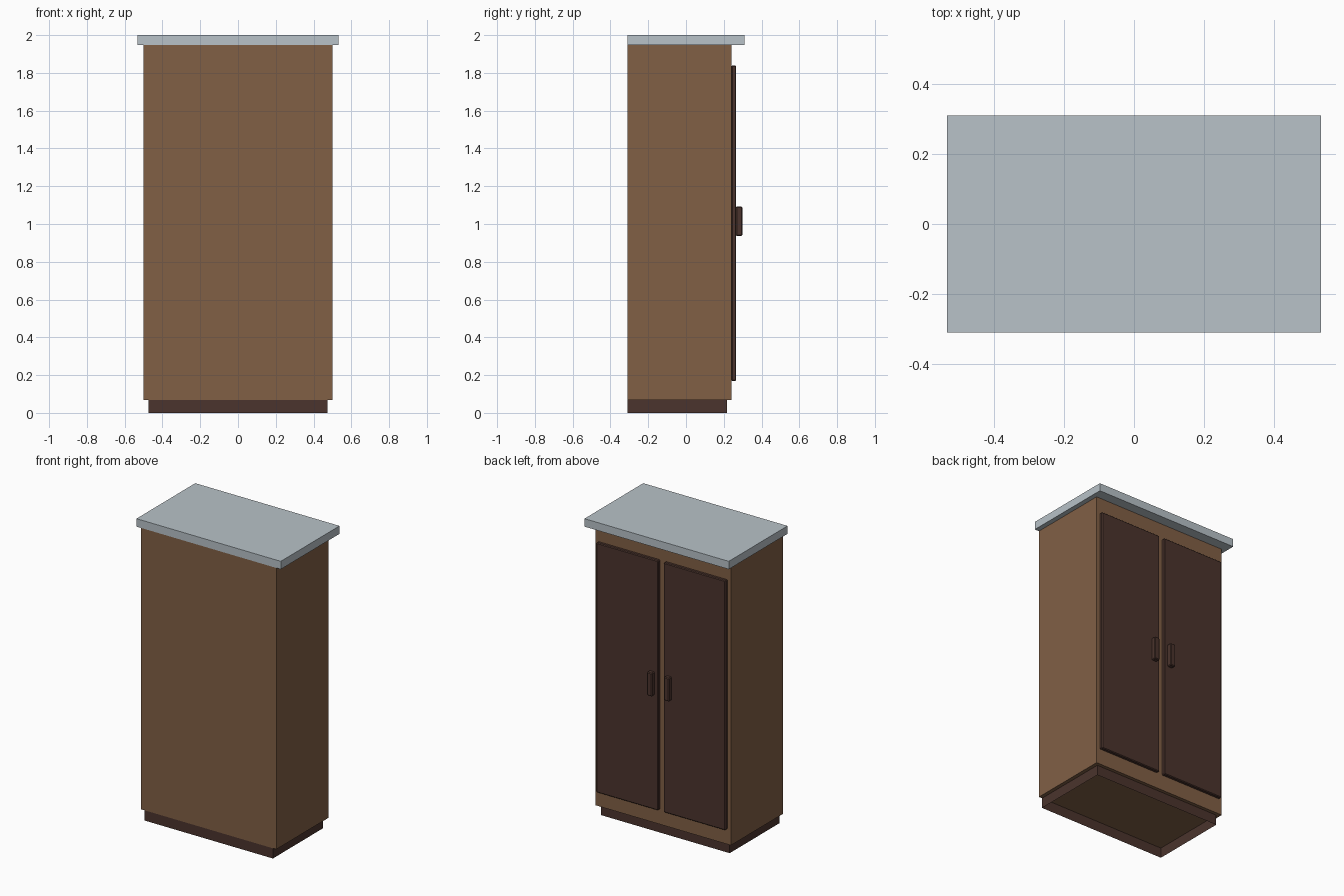
import bpy
import bmesh
from mathutils import Vector

if "Cube" in bpy.data.objects:
    bpy.data.objects.remove(bpy.data.objects["Cube"])


def material(name, rgb):
    m = bpy.data.materials.new(name)
    m.diffuse_color = (*rgb, 1)
    m.use_nodes = True
    m.node_tree.nodes["Principled BSDF"].inputs["Base Color"].default_value = m.diffuse_color
    return m


WOOD = material("brown wood", (0.22, 0.115, 0.06))
DARK = material("dark wood", (0.07, 0.034, 0.026))
SLAB = material("pale grey slab", (0.48, 0.54, 0.58))


def box(name, lo, hi, mat, bevel=0.0, open_faces=()):
    """Box between two corners; faces pointing along open_faces are left out."""
    lo, hi = Vector(lo), Vector(hi)
    bm = bmesh.new()
    bmesh.ops.create_cube(bm, size=1)
    for v in bm.verts:
        v.co = (lo + hi) / 2 + v.co * (hi - lo)
    bm.normal_update()
    gone = [f for f in bm.faces
            if any(f.normal.dot(Vector(d)) > 0.9 for d in open_faces)]
    bmesh.ops.delete(bm, geom=gone, context='FACES_ONLY')
    me = bpy.data.meshes.new(name)
    bm.to_mesh(me)
    bm.free()
    me.materials.append(mat)
    ob = bpy.data.objects.new(name, me)
    bpy.context.collection.objects.link(ob)
    if bevel:
        mod = ob.modifiers.new("soft edges", 'BEVEL')
        mod.width = bevel
        mod.segments = 1
    return ob


# Recessed plinth, open underneath so the cabinet floor shows
box("plinth", (-0.475, -0.31, 0), (0.475, 0.217, 0.068), DARK,
    open_faces=((0, 0, -1), (0, 0, 1)))

# Cabinet body and overhanging top
box("cabinet_body", (-0.5, -0.31, 0.068), (0.5, 0.24, 1.947), WOOD)
box("top_slab", (-0.533, -0.31, 1.947), (0.533, 0.31, 2.0), SLAB)

# Pair of doors with handles beside the central gap
for side, s in (("left", 1), ("right", -1)):
    x0, x1 = sorted((0.02 * s, 0.477 * s))
    box(side + "_door", (x0, 0.24, 0.17), (x1, 0.266, 1.838), DARK, 0.005)
    x0, x1 = sorted((0.044 * s, 0.082 * s))
    box(side + "_handle", (x0, 0.264, 0.936), (x1, 0.298, 1.092), DARK, 0.005)
